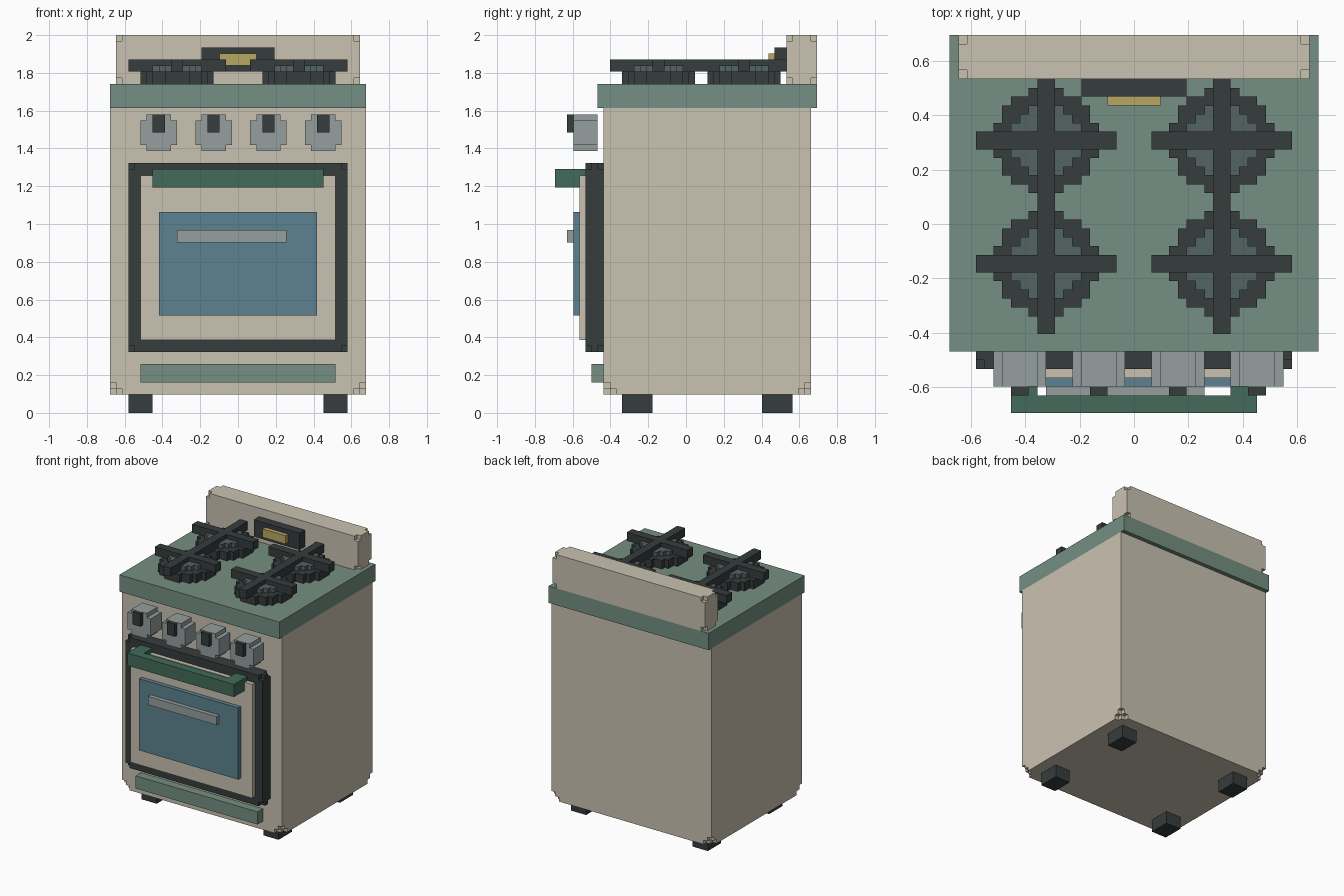
import bpy, bmesh

if "Cube" in bpy.data.objects:
    bpy.data.objects.remove(bpy.data.objects["Cube"], do_unlink=True)

U = 2 / 62        # one block unit
Y0 = -21.5        # depth is counted in blocks from the front of the handle


def material(name, rgb):
    lin = [(c / 255 / 12.92) if c < 11 else ((c / 255 + 0.055) / 1.055) ** 2.4 for c in rgb]
    m = bpy.data.materials.new(name)
    m.use_nodes = True
    m.diffuse_color = (*lin, 1)
    bsdf = m.node_tree.nodes["Principled BSDF"]
    bsdf.inputs["Base Color"].default_value = (*lin, 1)
    bsdf.inputs["Roughness"].default_value = 0.8
    return m


CREAM = material("cream enamel", (202, 194, 177))
GREEN = material("sage green", (117, 143, 130))
DEEP = material("deep green", (66, 107, 91))
IRON = material("cast iron", (54, 60, 61))
STEEL = material("brushed steel", (149, 159, 159))
CAP = material("burner grey", (84, 100, 100))
GLASS = material("blue glass", (92, 130, 144))
AMBER = material("amber display", (184, 167, 100))


def stairs(a, b, n):
    """Quarter outline of an a by b half-size rectangle with n corner steps."""
    pts = [(a, b - n)]
    for i in range(n):
        pts += [(a - i - 1, b - n + i), (a - i - 1, b - n + i + 1)]
    return pts


def stacked(name, mat, axis, centre, layers):
    """Extrude mirrored quarter outlines along axis: layers = [(start, end, quarter)]."""
    bm = bmesh.new()
    for lo, hi, q in layers:
        ring = []
        for sx, sy in ((1, 1), (-1, 1), (-1, -1), (1, -1)):
            ring += [(sx * x, sy * y) for x, y in (q if sx * sy > 0 else q[::-1])]
        verts = []
        for p, r in ring:
            p, r = p + centre[0], r + centre[1]
            co = (p, r + Y0, lo) if axis == "z" else (p, lo + Y0, r)
            verts.append(bm.verts.new([c * U for c in co]))
        face = bm.faces.new(verts)
        ext = bmesh.ops.extrude_face_region(bm, geom=[face])
        d = (hi - lo) * U
        bmesh.ops.translate(bm, vec=(0, 0, d) if axis == "z" else (0, d, 0),
                            verts=[g for g in ext["geom"] if isinstance(g, bmesh.types.BMVert)])
    bmesh.ops.recalc_face_normals(bm, faces=bm.faces)
    me = bpy.data.meshes.new(name)
    bm.to_mesh(me)
    bm.free()
    me.materials.append(mat)
    ob = bpy.data.objects.new(name, me)
    bpy.context.collection.objects.link(ob)
    return ob


def box(name, mat, x0, x1, y0, y1, z0, z1):
    q = [((x1 - x0) / 2, (y1 - y0) / 2)]
    return stacked(name, mat, "z", ((x0 + x1) / 2, (y0 + y1) / 2), [(z0, z1, q)])


# Cabinet with nibbled bottom corners, worktop and splashback
stacked("cabinet", CREAM, "z", (0, 25),
        [(3, 4, stairs(21, 17, 2)), (4, 5, stairs(21, 17, 1)), (5, 50, stairs(21, 17, 0))])
box("worktop", GREEN, -21, 21, 7, 43, 50, 54)
stacked("splashback", CREAM, "z", (0, 40.5),
        [(54, 55, stairs(20, 2.5, 1)), (55, 61, stairs(20, 2.5, 0)), (61, 62, stairs(20, 2.5, 1))])

# Feet
for side, x in (("right", -18), ("left", 14)):
    for end, y in (("front", 11), ("back", 34)):
        box(f"{end}_{side}_foot", IRON, x, x + 4, y, y + 5, 0, 3)

# Oven door
stacked("door_frame", IRON, "y", (0, 25.5),
        [(5, 6, stairs(18, 15.5, 1)), (6, 7, stairs(18, 15.5, 0)), (7, 8, stairs(18, 15.5, 1))])
box("door_panel", CREAM, -16, 16, 4, 5, 12, 39)
box("door_window", GLASS, -13, 13, 3, 4, 16, 33)
box("window_glint", STEEL, -10, 8, 2, 3, 28, 30)
box("door_handle", DEEP, -14, 14, 0, 2, 37, 40)
for side, x in (("right", -14), ("left", 11)):
    box(f"{side}_handle_post", DEEP, x, x + 3, 2, 5, 37, 40)
box("drawer_handle", GREEN, -16, 16, 6, 8, 5, 8)

# Control knobs with pointers
for i in range(4):
    x = -13 + 9 * i
    stacked(f"knob_{i + 1}", STEEL, "y", (x, 46), [(3, 7, stairs(3, 3, 1))])
    box(f"knob_pointer_{i + 1}", IRON, x - 1, x + 1, 2, 3, 46, 49)

# Burners and pan supports
ROUND = [(6, 2), (5, 2), (5, 4), (4, 4), (4, 5), (2, 5), (2, 6)]
for side, x in (("right", -10), ("left", 10)):
    for end, y in (("front", 17), ("back", 31)):
        stacked(f"{end}_{side}_burner", IRON, "z", (x, y), [(54, 56, ROUND)])
        stacked(f"{end}_{side}_burner_cap", CAP, "z", (x, y), [(56, 57, stairs(4, 4, 2))])
        for part, x0 in (("outer", x - 8), ("inner", x + 1)):
            box(f"{end}_{side}_support_{part}", IRON, x0, x0 + 7, y - 1, y + 1, 56, 58)
    box(f"{side}_long_support", IRON, x - 1, x + 1, 9, 38, 56, 58)

# Clock on the splashback
box("clock_case", IRON, -6, 6, 36, 38, 56, 60)
box("clock_display", AMBER, -3, 3, 35, 36, 57, 59)
